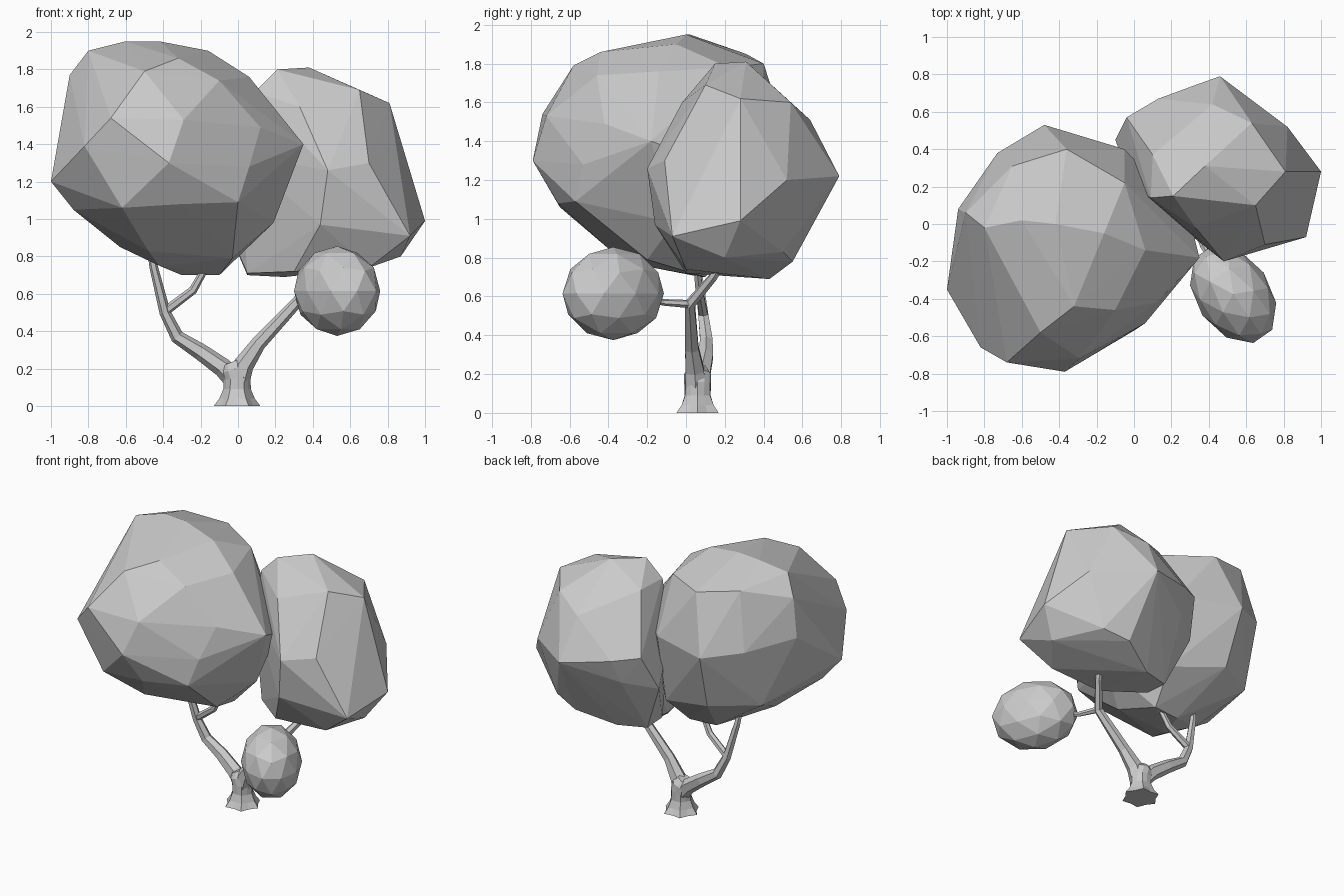
import bpy
import bmesh
import math
from mathutils import Vector, Matrix

default_cube = bpy.data.objects.get("Cube")
if default_cube:
    bpy.data.objects.remove(default_cube, do_unlink=True)


def make_material(name, value):
    material = bpy.data.materials.new(name)
    material.use_nodes = True
    colour = (value, value, value, 1)
    material.diffuse_color = colour
    material.node_tree.nodes["Principled BSDF"].inputs["Base Color"].default_value = colour
    return material


grey = make_material("plain grey", 0.6)


def finish(name, bm):
    """Turn a bmesh into a flat shaded object."""
    bmesh.ops.recalc_face_normals(bm, faces=bm.faces)
    mesh = bpy.data.meshes.new(name)
    bm.to_mesh(mesh)
    bm.free()
    mesh.materials.append(grey)
    obj = bpy.data.objects.new(name, mesh)
    bpy.context.scene.collection.objects.link(obj)


def hull(name, corners):
    """Faceted clump of leaves wrapped around its main corners."""
    bm = bmesh.new()
    for corner in corners:
        bm.verts.new(corner)
    bmesh.ops.convex_hull(bm, input=bm.verts)
    loose = [v for v in bm.verts if not v.link_faces]
    bmesh.ops.delete(bm, geom=loose, context="VERTS")
    finish(name, bm)


def limb(name, path, radii, sides=6, roots=None):
    """Tapered tube along a path; roots gives the star depth of each ring."""
    points = [Vector(p) for p in path]
    last = len(points) - 1
    bm = bmesh.new()
    rings = []
    for i, (point, radius) in enumerate(zip(points, radii)):
        along = points[min(i + 1, last)] - points[max(i - 1, 0)]
        turn = Vector((0, 0, 1)).rotation_difference(along.normalized())
        ring = []
        for k in range(sides):
            angle = math.tau * k / sides
            depth = roots[i] if roots and k % 2 else 0
            offset = Vector((math.cos(angle), math.sin(angle), 0)) * radius * (1 - depth)
            ring.append(bm.verts.new(point + turn @ offset))
        rings.append(ring)
    for low, high in zip(rings, rings[1:]):
        for k in range(sides):
            n = (k + 1) % sides
            bm.faces.new((low[k], low[n], high[n], high[k]))
    bm.faces.new(rings[0])
    bm.faces.new(rings[-1])
    finish(name, bm)


# Trunk with flared roots, and the limbs that fork from it
limb("trunk",
     [(-.005, .06, 0), (-.005, .06, .04), (-.005, .06, .09), (-.005, .06, .15),
      (-.02, .06, .2), (-.035, .06, .235)],
     [.125, .095, .074, .072, .07, .045], sides=12, roots=[.2, .15, .1, .04, 0, 0])
limb("right_limb",
     [(-.01, .07, .12), (-.08, .08, .205), (-.2, .1, .29), (-.325, .105, .37),
      (-.39, .09, .5), (-.45, .06, .74), (-.48, .04, .9)],
     [.05, .052, .045, .037, .03, .023, .015])
limb("right_twig",
     [(-.385, .09, .51), (-.24, .07, .62), (-.19, .06, .71), (-.15, .05, .82)],
     [.025, .023, .02, .015])
limb("left_limb",
     [(0, .05, .12), (.03, .045, .22), (.11, .03, .335), (.32, .02, .56),
      (.42, .14, .7), (.48, .22, .82)],
     [.06, .055, .04, .03, .024, .018])
limb("left_twig", [(.32, .03, .56), (.37, -.12, .57), (.45, -.25, .6)], [.022, .017, .013])

# Large clump on the right
hull("large_canopy", [
    # crown
    (-.42, 0, 1.95), (-.6, .02, 1.95), (-.8, -.02, 1.9), (-.16, -.05, 1.9),
    (-.32, -.44, 1.86), (-.5, -.58, 1.79), (-.9, .06, 1.77), (.06, -.14, 1.76),
    (-.65, .31, 1.85), (-.36, .4, 1.8), (-.05, .22, 1.78), (-.1, -.46, 1.74),
    # widest band
    (-.68, -.74, 1.54), (-.29, -.72, 1.53), (.12, -.42, 1.49), (.2, -.08, 1.54),
    (-.82, -.66, 1.39), (-.37, -.79, 1.3), (.06, -.53, 1.28), (.35, -.18, 1.4),
    (-1, -.35, 1.2), (-.94, .08, 1.5), (-.73, .38, 1.45), (-.48, .53, 1.4),
    (-.05, .4, 1.4), (.3, .02, 1.33),
    # underside
    (-.62, -.65, 1.06), (-.3, -.66, 1.08), (0, -.57, 1.09), (.19, -.06, .98),
    (-.88, -.3, 1.05), (-.76, .22, 1.02), (-.45, .4, 1), (-.05, .3, .9),
    (-.48, -.38, .83), (-.03, -.2, .79), (-.63, -.12, .85), (-.42, -.18, .75),
    (-.3, .08, .7), (-.1, .1, .7)])

# Medium clump on the left
hull("medium_canopy", [
    # crown
    (.21, .15, 1.8), (.38, .31, 1.81), (.65, .1, 1.69), (.81, .28, 1.62),
    (.63, .54, 1.6), (.42, .64, 1.51), (.09, .14, 1.68), (.1, .37, 1.68),
    (.33, -.02, 1.6),
    # widest band
    (.48, -.2, 1.26), (.7, -.11, 1.3), (.46, .79, 1.22), (.32, .74, 1.24),
    (.13, .67, 1.27), (-.04, .57, 1.3), (0, .18, 1.35), (.82, .52, 1.2),
    (1, .28, .99), (.92, -.07, .91), (.44, -.16, .97), (-.1, .45, 1.05),
    (.1, .6, 1.1),
    # underside
    (.87, .2, .8), (.68, .5, .83), (.5, .55, .78), (.25, .43, .69),
    (.05, .37, .7), (.05, .2, .71), (.3, 0, .72), (.7, 0, .74)])

# Small low clump at the front left, long across the diagonal
bm = bmesh.new()
bmesh.ops.create_icosphere(bm, subdivisions=2, radius=1)
shape = Matrix.Translation((.53, -.375, .615)) @ Matrix.Rotation(math.radians(-55), 4, "Z") \
    @ Matrix.Diagonal((.29, .2, .24, 1))
bmesh.ops.transform(bm, matrix=shape, verts=bm.verts)
finish("small_canopy", bm)
